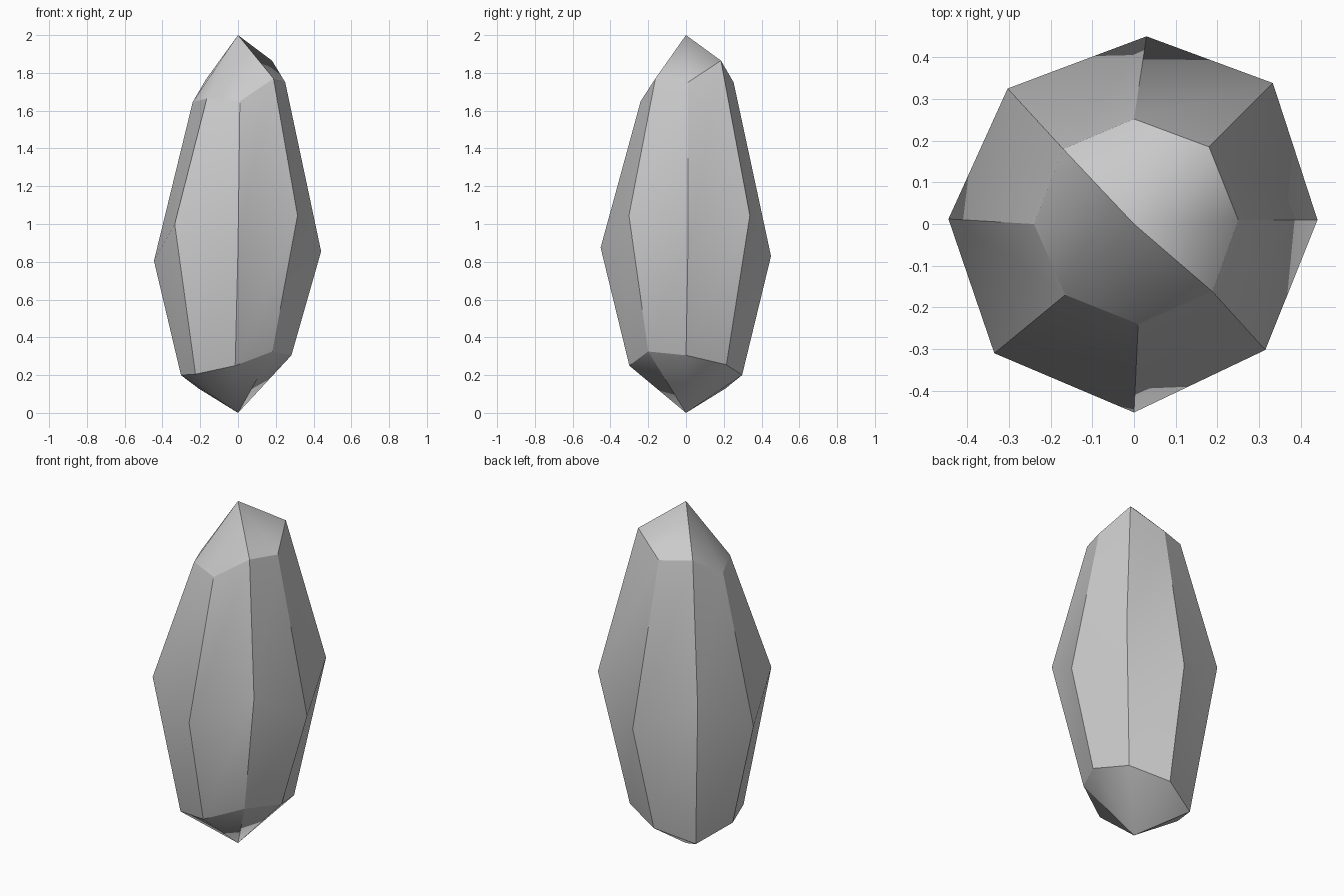
import bpy, bmesh

if "Cube" in bpy.data.objects:
    bpy.data.objects.remove(bpy.data.objects["Cube"])

# Rings of the eight-sided crystal, counter-clockwise from +x
lower = [(.283, 0, .305), (.213, .214, .255), (0, .297, .2), (-.21, .21, .13),
         (-.302, 0, .2), (-.225, -.21, .205), (-.015, -.3, .25), (.182, -.2, .325)]
middle = [(.44, .01, .855), (.333, .338, 1.045), (.03, .45, .83), (-.303, .325, .995),
          (-.445, .012, .805), (-.335, -.31, 1.0), (0, -.452, .875), (.315, -.302, 1.045)]
upper = [(.25, .01, 1.75), (.18, .185, 1.865), (0, .252, 1.75), (-.17, .18, 1.765),
         (-.24, 0, 1.645), (-.165, -.17, 1.665), (.01, -.24, 1.65), (.188, -.162, 1.77)]

bm = bmesh.new()
lo, mid, up = [[bm.verts.new(p) for p in ring] for ring in (lower, middle, upper)]
base = bm.verts.new((0, 0, 0))
tip = bm.verts.new((0, 0, 2))

# Side facets (two quads each) and the caps
for i in range(8):
    j = (i + 1) % 8
    bm.faces.new((lo[i], lo[j], mid[j], mid[i]))
    bm.faces.new((mid[i], mid[j], up[j], up[i]))
    bm.faces.new((up[i], up[j], tip))
    bm.faces.new((lo[j], lo[i], base))

for f in bm.faces:
    f.smooth = True

# Sharp creases: vertical edges, cap rims, and the diagonal splitting each cap
for i in range(8):
    j = (i + 1) % 8
    creases = [(lo[i], mid[i]), (mid[i], up[i]), (lo[i], lo[j]), (up[i], up[j])]
    if i in (3, 7):
        creases += [(up[i], tip), (lo[i], base)]
    for pair in creases:
        bm.edges.get(pair).smooth = False

mesh = bpy.data.meshes.new("crystal")
bm.to_mesh(mesh)
bm.free()
crystal = bpy.data.objects.new("crystal", mesh)
bpy.context.collection.objects.link(crystal)
